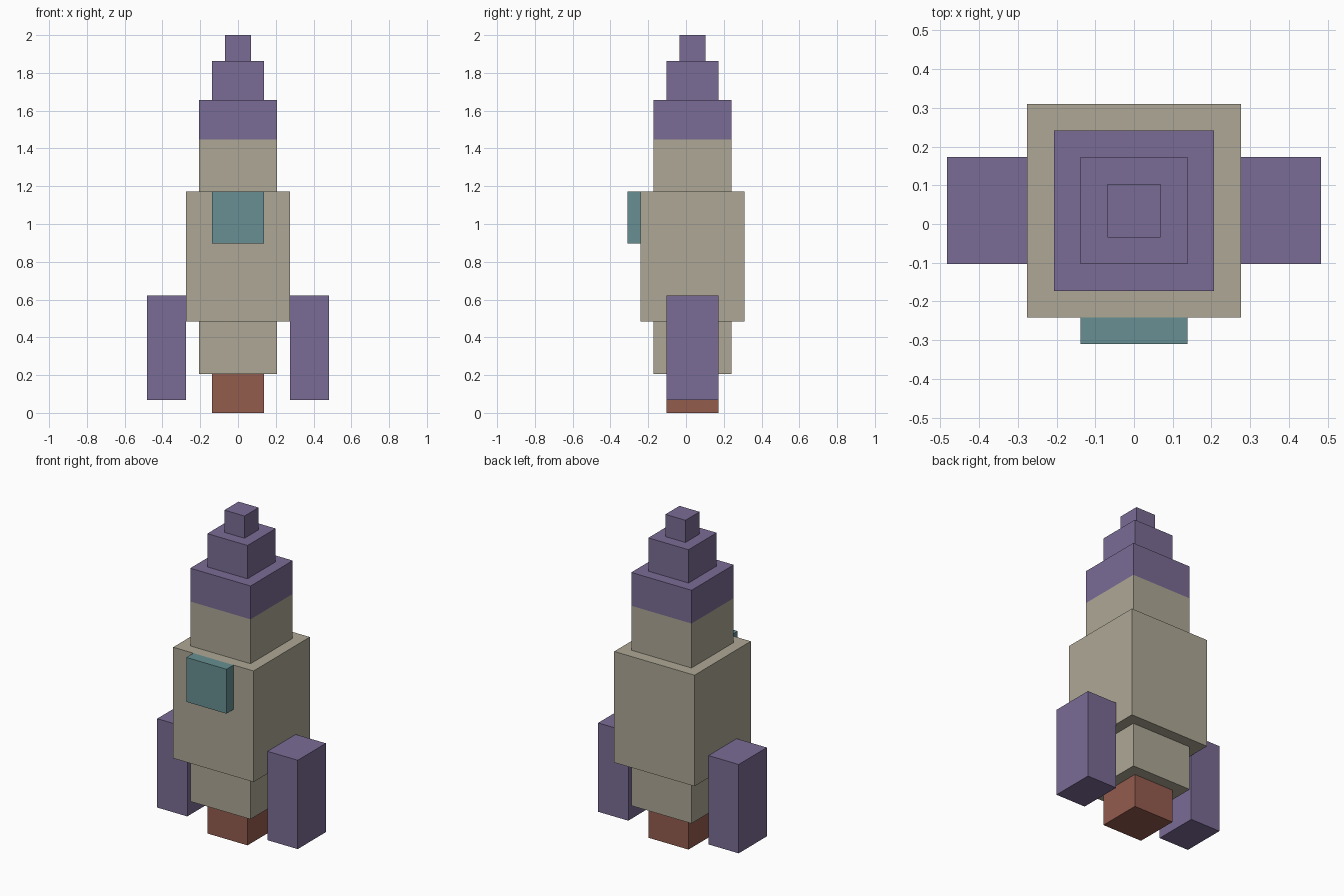
import bpy
import bmesh
from mathutils import Matrix, Vector

if "Cube" in bpy.data.objects:
    bpy.data.objects.remove(bpy.data.objects["Cube"])

U = 2 / 29    # one block unit: the model is 29 blocks tall
AXIS_Y = 0.5  # the rocket's axis sits half a block behind the centre


def material(name, rgb):
    mat = bpy.data.materials.new(name)
    mat.diffuse_color = (*rgb, 1)
    mat.use_nodes = True
    mat.node_tree.nodes["Principled BSDF"].inputs["Base Color"].default_value = mat.diffuse_color
    return mat


BEIGE = material("beige", (0.42, 0.39, 0.30))
PURPLE = material("purple", (0.195, 0.15, 0.30))
TEAL = material("teal", (0.136, 0.275, 0.287))
RUST = material("rust", (0.296, 0.107, 0.076))


def box(name, x, y, z, mat):
    """Box from (min, max) ranges given in block units."""
    lo, hi = (Vector(v) * U for v in zip(x, y, z))
    bm = bmesh.new()
    bmesh.ops.create_cube(bm, size=1, matrix=Matrix.Translation((lo + hi) / 2)
                          @ Matrix.Diagonal((*(hi - lo), 1)))
    mesh = bpy.data.meshes.new(name)
    bm.to_mesh(mesh)
    bm.free()
    mesh.materials.append(mat)
    obj = bpy.data.objects.new(name, mesh)
    bpy.context.collection.objects.link(obj)
    return obj


# Square tiers stacked along the axis: name, half width, bottom, top
for name, half, z0, z1, mat in (
    ("engine_nozzle", 2, 0, 3, RUST),
    ("lower_body", 3, 3, 7, BEIGE),
    ("main_body", 4, 7, 17, BEIGE),
    ("upper_body", 3, 17, 21, BEIGE),
    ("nose_base", 3, 21, 24, PURPLE),
    ("nose_middle", 2, 24, 27, PURPLE),
    ("nose_tip", 1, 27, 29, PURPLE),
):
    box(name, (-half, half), (AXIS_Y - half, AXIS_Y + half), (z0, z1), mat)

# Window on the front of the main body
box("window", (-2, 2), (-4.5, -3.5), (13, 17), TEAL)

# Side fins
box("left_fin", (-7, -4), (-1.5, 2.5), (1, 9), PURPLE)
box("right_fin", (4, 7), (-1.5, 2.5), (1, 9), PURPLE)
